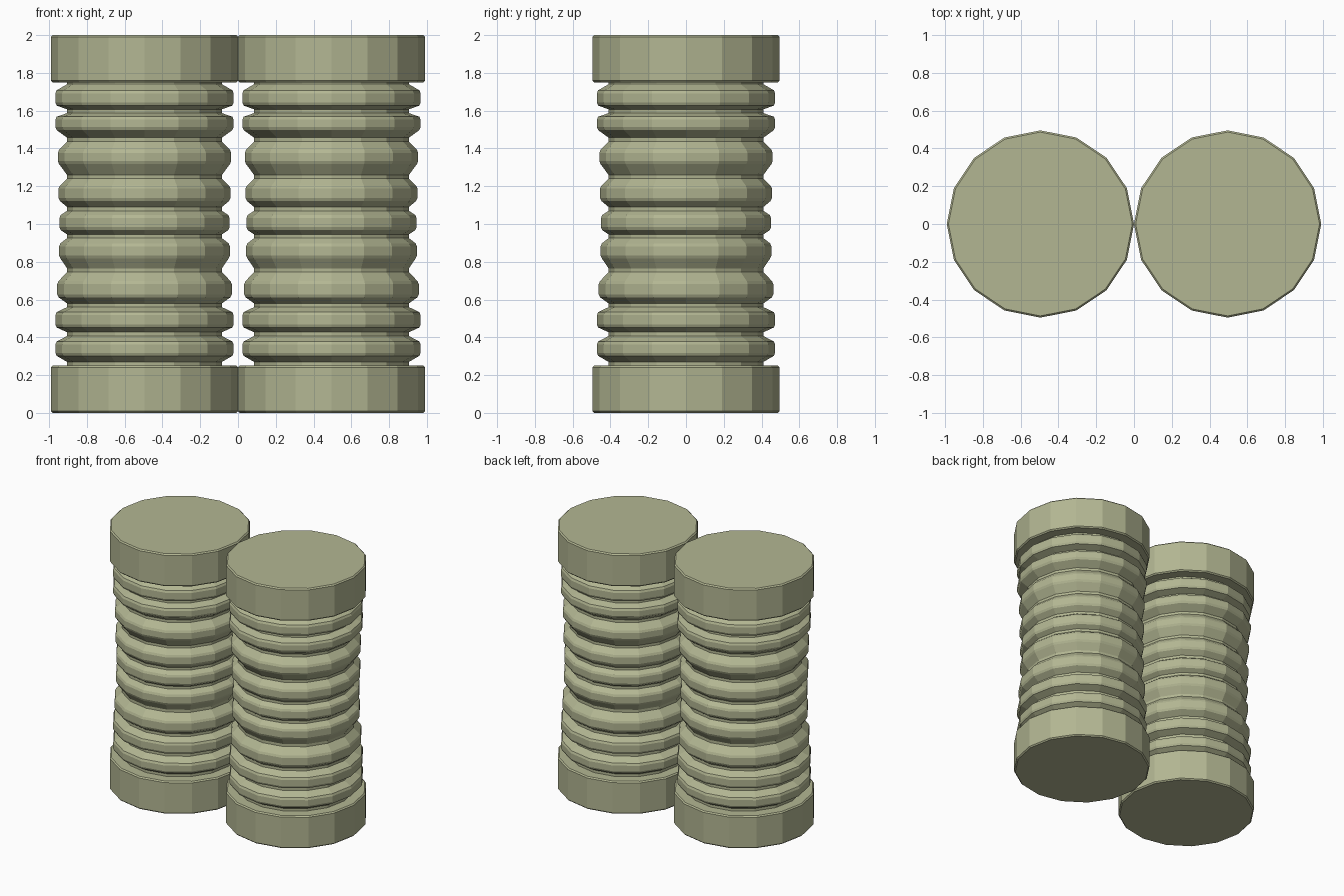
import bpy, bmesh, math

if "Cube" in bpy.data.objects:
    bpy.data.objects.remove(bpy.data.objects["Cube"])

SIDES = 16
R = 0.495
CAP = 0.25


def lathe(name, profile, x):
    """Closed 16-sided solid of revolution from (radius, z) pairs, bottom to top."""
    bm = bmesh.new()
    rings = []
    for r, z in profile:
        rings.append([bm.verts.new((r * math.cos(2 * math.pi * i / SIDES),
                                    r * math.sin(2 * math.pi * i / SIDES), z))
                      for i in range(SIDES)])
    for a, b in zip(rings, rings[1:]):
        for i in range(SIDES):
            j = (i + 1) % SIDES
            bm.faces.new((a[i], a[j], b[j], b[i]))
    bm.faces.new(rings[0][::-1])
    bm.faces.new(rings[-1])
    mesh = bpy.data.meshes.new(name)
    bm.to_mesh(mesh)
    bm.free()
    ob = bpy.data.objects.new(name, mesh)
    ob.location.x = x
    bpy.context.collection.objects.link(ob)
    mesh.materials.append(mat)
    return ob


def cap_profile(z):
    b = 0.009
    return [(R - b, z), (R, z + b), (R, z + CAP - b), (R - b, z + CAP)]


mat = bpy.data.materials.new("olive")
mat.diffuse_color = (0.45, 0.47, 0.29, 1)
mat.use_nodes = True
mat.node_tree.nodes["Principled BSDF"].inputs["Base Color"].default_value = mat.diffuse_color

# ribbed shaft: groove heights, and (radius, bottom, top) of each rib between
grooves = [0.26, 0.417, 0.57, 0.755, 0.935, 1.08, 1.25, 1.597, 1.75]
grooves.insert(7, 1.447)
ribs = [(0.472, 0.31, 0.37), (0.472, 0.46, 0.525), (0.462, 0.62, 0.69),
        (0.452, 0.825, 0.89), (0.45, 0.975, 1.04), (0.455, 1.13, 1.195),
        (0.459, 1.325, 1.385), (0.472, 1.505, 1.56), (0.472, 1.635, 1.70)]
shaft = [(0.41, 0.24), (0.41, grooves[0] + 0.01)]
for (r, lo, hi), g in zip(ribs, grooves[1:]):
    shaft += [(r - 0.007, lo - 0.008), (r, lo + 0.008), (r, hi - 0.008),
              (r - 0.007, hi + 0.008), (0.41, g - 0.01), (0.41, g + 0.01)]
shaft[-1] = (0.41, 1.76)

for side, x in (("left", -R), ("right", R)):
    lathe(side + "_ribbed_shaft", shaft, x)
    lathe(side + "_base", cap_profile(0), x)
    lathe(side + "_top", cap_profile(2 - CAP), x)
